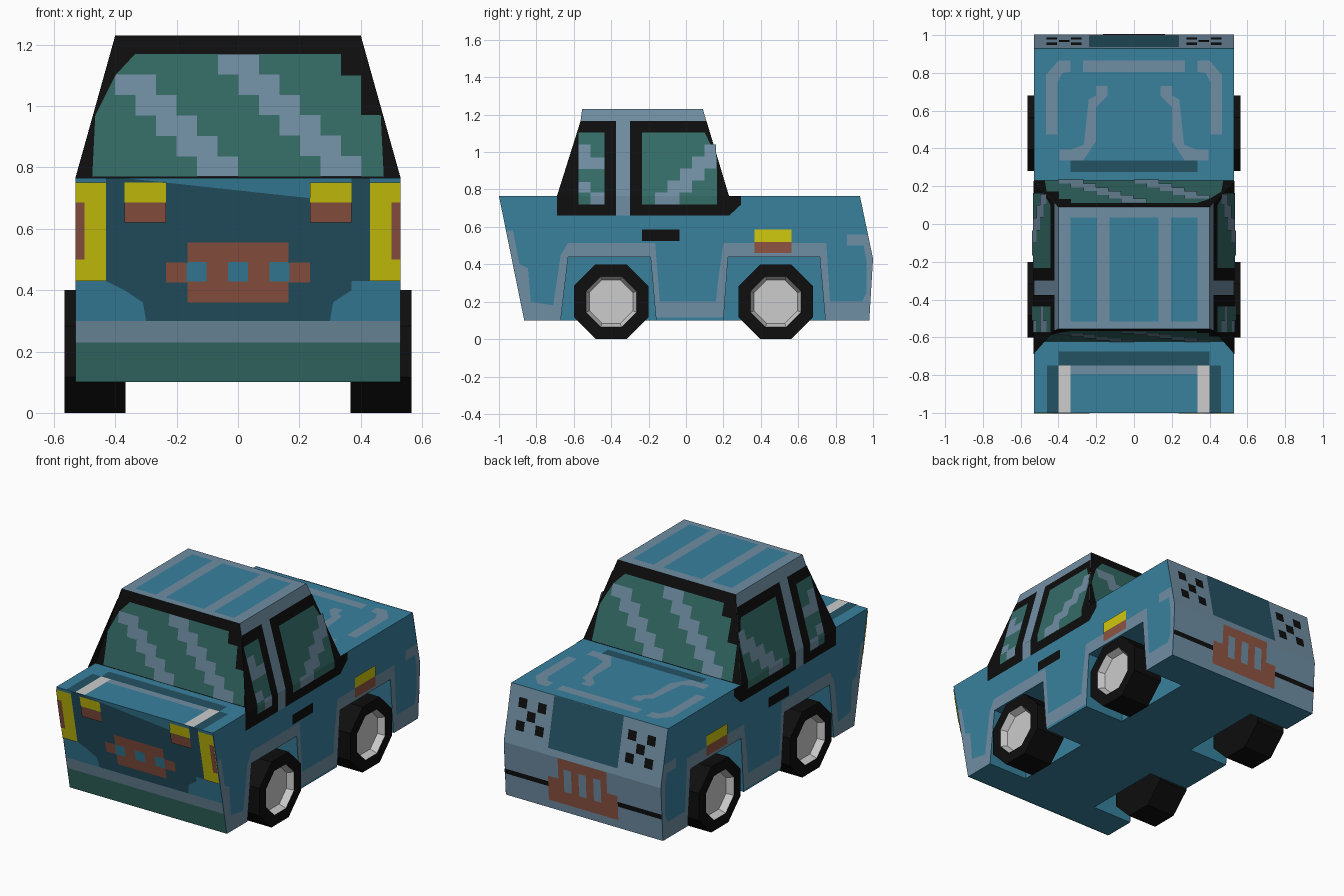
import bpy, bmesh, math
from mathutils import Matrix, Vector

if "Cube" in bpy.data.objects:
    bpy.data.objects.remove(bpy.data.objects["Cube"])


def material(name, rgb):
    m = bpy.data.materials.new(name)
    lin = [((c / 255 + 0.055) / 1.055) ** 2.4 for c in rgb]
    m.diffuse_color = (*lin, 1)
    m.use_nodes = True
    m.node_tree.nodes["Principled BSDF"].inputs["Base Color"].default_value = m.diffuse_color
    return m


BLUE = material("blue paint", (56, 129, 158))
SLATE = material("slate trim", (112, 142, 163))
DARK = material("dark teal", (36, 82, 100))
BLACK = material("black rubber", (14, 14, 14))
GREEN = material("green glass", (52, 108, 102))
YELLOW = material("yellow lamp", (208, 200, 14))
RUST = material("rust red", (142, 84, 66))
GREY = material("light grey", (204, 204, 204))


def finish(name, bm, mats):
    me = bpy.data.meshes.new(name)
    bm.to_mesh(me)
    bm.free()
    for m in mats:
        me.materials.append(m)
    ob = bpy.data.objects.new(name, me)
    bpy.context.collection.objects.link(ob)
    return ob


def prism(name, profile, x0, x1, mats):
    """Extrude a (y, z) profile along x."""
    bm = bmesh.new()
    f = bm.faces.new([bm.verts.new((x0, y, z)) for y, z in profile])
    ext = bmesh.ops.extrude_face_region(bm, geom=[f])["geom"]
    bmesh.ops.translate(bm, vec=(x1 - x0, 0, 0),
                        verts=[v for v in ext if isinstance(v, bmesh.types.BMVert)])
    bmesh.ops.recalc_face_normals(bm, faces=bm.faces)
    return finish(name, bm, mats)


W, BELT, ROOF = 0.53, 0.765, 1.23

# Surfaces: map flat view coordinates onto the model, with outward direction
def cab_x(z):
    return W - max(0, z - BELT) * 0.13 / 0.465


def tail_y(z):
    return 0.93 + (BELT - z) * 0.209 if z > 0.43 else 1.0 - (0.43 - z) * 0.06


NOSE = (lambda x, z: (x, -1 + (BELT - z) * 0.203, z), (0, -1, 0))
TAIL = (lambda x, z: (x, tail_y(z), z), (0, 1, 0))
FRONT_GLASS = (lambda x, z: (x, -0.62 + (z - BELT) * 0.14, z), (0, -1, 0))
REAR_GLASS = (lambda x, z: (-x, 0.23 - (z - BELT) * 0.301, z), (0, 1, 0))
RIGHT = (lambda y, z: (cab_x(z), y, z), (1, 0, 0))
LEFT = (lambda y, z: (-cab_x(z), y, z), (-1, 0, 0))
DECK = (lambda x, y: (x, y, BELT), (0, 0, 1))
TOP = (lambda x, y: (x, y, ROOF), (0, 0, 1))


def rect(a0, a1, b0, b1):
    return [(a0, b0), (a1, b0), (a1, b1), (a0, b1)]


def both(*polys):
    return list(polys) + [[(-a, b) for a, b in p] for p in polys]


def paint(name, mat, surf, layer, polys):
    """Thin painted plate: flat polygons folded onto a surface."""
    fn, out = surf
    out = Vector(out)
    bm = bmesh.new()
    for p in polys:
        bm.faces.new([bm.verts.new((a, b, 0)) for a, b in p])
    bmesh.ops.triangulate(bm, faces=bm.faces[:])
    for fold in (BELT, 0.43):
        bmesh.ops.bisect_plane(bm, geom=bm.verts[:] + bm.edges[:] + bm.faces[:],
                               plane_co=(0, fold, 0), plane_no=(0, 1, 0))
    for v in bm.verts:
        v.co = Vector(fn(v.co.x, v.co.y)) + out * 0.003 * layer
    bm.normal_update()
    for f in bm.faces:
        if f.normal.dot(out) < 0:
            f.normal_flip()
    return finish(name, bm, [mat])


# Body with wheel wells
body = prism("body", [(-1, BELT), (0.93, BELT), (1, 0.43), (0.98, 0.1), (-0.865, 0.1)],
             -W, W, [BLUE])
wells = ([(-0.67, 0.1), (-0.63, 0.44), (-0.19, 0.44), (-0.16, 0.1)],
         [(0.2, 0.1), (0.225, 0.44), (0.715, 0.44), (0.745, 0.1)])
for well in wells:
    profile = [(well[0][0], -0.1)] + well + [(well[3][0], -0.1)]
    for s in (-1, 1):
        cutter = prism("well_cutter", profile, s * 0.26, s * 0.8, [BLUE])
        cutter.hide_render = True
        mod = body.modifiers.new("well", 'BOOLEAN')
        mod.operation, mod.solver, mod.object = 'DIFFERENCE', 'EXACT', cutter
        bpy.context.view_layer.objects.active = body
        bpy.ops.object.modifier_apply(modifier=mod.name)
        bpy.data.objects.remove(cutter)

# Cabin: tapered block, black front and rear, slate sides and roof
cab = prism("cabin", [(-0.62, BELT), (-0.555, ROOF), (0.09, ROOF), (0.23, BELT)],
            -W, W, [SLATE, BLACK])
for v in cab.data.vertices:
    v.co.x = math.copysign(cab_x(v.co.z), v.co.x)
cab.data.update()
for f in cab.data.polygons:
    f.material_index = int(abs(f.normal.y) > 0.5)

# Wheels with recessed hubs
for wy in (-0.4, 0.48):
    for s in (-1, 1):
        bm = bmesh.new()
        r = 0.2 / math.cos(math.pi / 8)
        bmesh.ops.create_cone(bm, cap_ends=True, segments=8, radius1=r, radius2=r, depth=0.198)
        bm.normal_update()
        hub = max(bm.faces, key=lambda f: f.normal.z)
        bmesh.ops.inset_region(bm, faces=[hub], thickness=0.07)
        walls = bmesh.ops.inset_region(bm, faces=[hub], thickness=0.02, depth=-0.04)["faces"]
        for f in walls + [hub]:
            f.material_index = 1
        bm.transform(Matrix.Translation((s * 0.466, wy, 0.2))
                     @ Matrix.Rotation(s * math.pi / 2, 4, 'Y')
                     @ Matrix.Rotation(math.pi / 8, 4, 'Z'))
        finish("wheel", bm, [BLACK, GREY])

# Front and rear windows with stepped reflections
C = 0.0667
half = [(0.475, 0.77), (0.465, 0.97), (0.4, 0.97), (0.4, 1.1), (0.335, 1.1), (0.335, 1.17)]
pane = half + [(-x, z) for x, z in reversed(half)]
streaks = [rect(x + i * C, x + (i + 2) * C, top - (i + 1) * C, top - i * C)
           for x, top, n in ((-0.4, 1.103, 5), (-0.065, 1.17, 6)) for i in range(n)]
for name, surf in (("front", FRONT_GLASS), ("rear", REAR_GLASS)):
    paint(name + "_window", GREEN, surf, 1, [pane])
    paint(name + "_window_reflection", SLATE, surf, 2, streaks)

# Both sides: windows, trim, handle and marker lamp
trim = [(-0.96, 0.58), (-0.925, 0.58), (-0.89, 0.4), (-0.845, 0.38), (-0.83, 0.2), (-0.71, 0.18),
        (-0.67, 0.45), (-0.63, 0.515), (-0.165, 0.515), (-0.14, 0.2), (0.16, 0.2), (0.17, 0.3),
        (0.2, 0.515), (0.75, 0.515), (0.77, 0.2), (0.94, 0.2), (0.965, 0.25), (0.965, 0.42),
        (0.95, 0.5), (0.86, 0.5), (0.86, 0.56), (0.972, 0.56), (1, 0.43), (0.98, 0.1)]
trim += wells[1][::-1][:3] + [(0.2, 0.115), (-0.16, 0.115)] + wells[0][::-1][1:] + [(-0.865, 0.1)]
frames = [[(-0.69, 0.66), (-0.375, 0.66), (-0.375, 1.165), (-0.564, 1.165), (-0.62, BELT), (-0.69, BELT)],
          [(-0.3, 0.66), (0.23, 0.66), (0.23, 0.72), (0.295, 0.72), (0.295, BELT), (0.23, BELT),
           (0.11, 1.165), (-0.3, 1.165)]]
panes = [rect(-0.575, -0.435, 0.72, 1.105),
         [(-0.235, 0.72), (0.165, 0.72), (0.165, 0.97), (0.1, 1.105), (-0.235, 1.105)]]
glints = [rect(0.1 - i * C, min(0.16, 0.233 - i * C), 1.04 - (i + 1) * 0.064, 1.04 - i * 0.064)
          for i in range(5)]
glints += [rect(-0.575, -0.51, 0.97, 1.04), rect(-0.575, -0.435, 0.91, 0.97),
           rect(-0.575, -0.51, 0.785, 0.84), rect(-0.51, -0.435, 0.72, 0.785)]
for name, surf in (("right", RIGHT), ("left", LEFT)):
    paint(name + "_side_trim", SLATE, surf, 1, [trim, rect(-0.375, -0.3, 0.66, BELT)])
    paint(name + "_window_frame", BLACK, surf, 1, frames)
    paint(name + "_window", GREEN, surf, 2, panes)
    paint(name + "_window_reflection", SLATE, surf, 3, glints)
    paint(name + "_door_handle", BLACK, surf, 1, [rect(-0.235, -0.035, 0.525, 0.585)])
    paint(name + "_marker_lamp", YELLOW, surf, 2, [rect(0.365, 0.565, 0.52, 0.585)])
    paint(name + "_marker_base", RUST, surf, 2, [rect(0.365, 0.565, 0.46, 0.52)])

# Front panel
edge = [(0.3, 0.3), (0.31, 0.36), (0.37, 0.4), (0.37, 0.43), (0.43, 0.43), (0.43, BELT),
        (0.37, BELT), (0.37, 0.685)]
paint("front_panel", DARK, NOSE, 1, [edge + [(-x, z) for x, z in reversed(edge)]])
paint("front_bumper_strip", SLATE, NOSE, 1, [rect(-W, W, 0.23, 0.3)])
paint("front_bumper", GREEN, NOSE, 1, [rect(-W, W, 0.1, 0.23)])
paint("front_lamps", YELLOW, NOSE, 2, both(rect(0.43, W, 0.43, 0.75), rect(0.235, 0.37, 0.685, 0.75)))
paint("front_lamp_reds", RUST, NOSE, 3, both(rect(0.5, W, 0.5, 0.685), rect(0.235, 0.37, 0.62, 0.685)))
paint("front_plate", RUST, NOSE, 2, [rect(-0.165, 0.165, 0.36, 0.555)] + both(rect(0.165, 0.235, 0.425, 0.49)))
paint("front_plate_dots", BLUE, NOSE, 3, [rect(x - 0.033, x + 0.033, 0.428, 0.492) for x in (-0.135, 0, 0.135)])

# Rear panel
paint("rear_base", SLATE, TAIL, 1, [rect(-W, W, 0.1, BELT)])
paint("rear_panel", DARK, TAIL, 2, [rect(-0.235, 0.235, 0.47, BELT)])
paint("rear_lamp_dots", BLACK, TAIL, 2, both(*[
    rect(0.37 + i - 0.028, 0.37 + i + 0.028, 0.61 + j - 0.028, 0.61 + j + 0.028)
    for i, j in ((0, 0), (0.065, 0.065), (-0.065, 0.065), (0.065, -0.065), (-0.065, -0.065))]))
paint("rear_bumper_line", BLACK, TAIL, 2, both(rect(0.235, W, 0.235, 0.265)))
paint("rear_plate", RUST, TAIL, 2, [rect(-0.165, 0.165, 0.3, 0.43), rect(-0.235, 0.235, 0.15, 0.3)])
paint("rear_plate_slots", SLATE, TAIL, 3, [rect(x - 0.025, x + 0.025, 0.23, 0.37) for x in (-0.1, 0, 0.1)])

# Rear deck markings
paint("rear_deck_lines", SLATE, DECK, 1, [rect(-0.27, 0.27, 0.805, 0.865)] + both(
    [(0.465, 0.475), (0.465, 0.79), (0.4, 0.865), (0.335, 0.865), (0.335, 0.805), (0.38, 0.8),
     (0.405, 0.75), (0.405, 0.475)],
    [(0.14, 0.73), (0.2, 0.73), (0.2, 0.68), (0.24, 0.66), (0.265, 0.42), (0.33, 0.395),
     (0.395, 0.395), (0.395, 0.335), (0.27, 0.335), (0.2, 0.44), (0.2, 0.62), (0.14, 0.68)]))
paint("rear_deck_vent", DARK, DECK, 1, [rect(-0.335, 0.335, 0.275, 0.335)])

# Front deck markings
paint("front_deck_vent", DARK, DECK, 1, [rect(-0.4, 0.4, -0.75, -0.675)]
      + both(rect(0.4, 0.46, -1, -0.75)))
paint("front_deck_line", SLATE, DECK, 1, [rect(-0.335, 0.335, -0.795, -0.75)])
paint("front_deck_rails", GREY, DECK, 1, both(rect(0.335, 0.4, -1, -0.75)))

# Roof panels
paint("roof_panels", BLUE, TOP, 1, [rect(-0.13, 0.13, -0.515, 0.035)] + both(rect(0.195, 0.335, -0.515, 0.035)))
